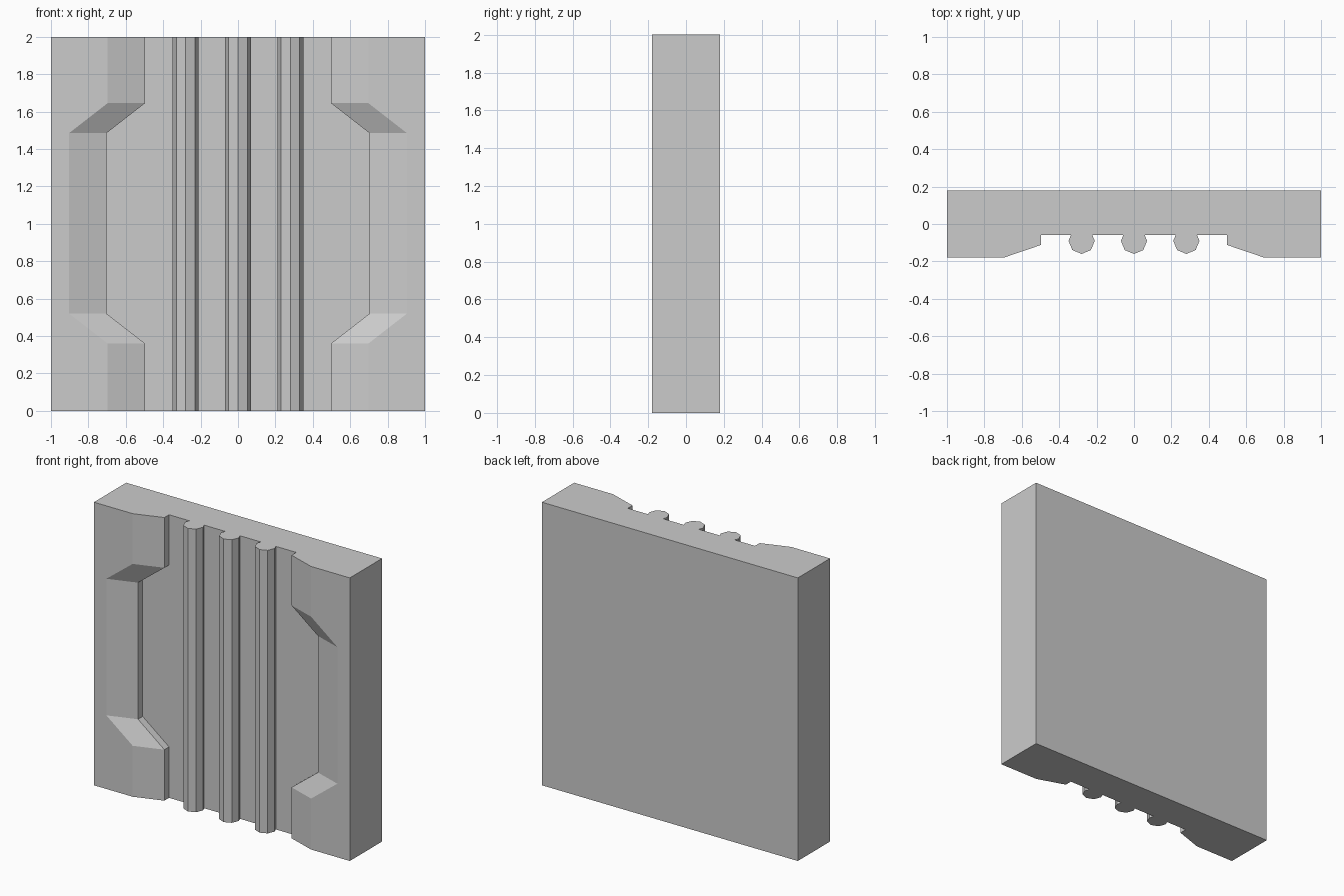
import bpy, bmesh
from math import cos, sin, pi

if "Cube" in bpy.data.objects:
    bpy.data.objects.remove(bpy.data.objects["Cube"])


def loft(name, rings):
    """Skin a stack of closed cross-sections and cap both ends."""
    bm = bmesh.new()
    rows = [[bm.verts.new(p) for p in ring] for ring in rings]
    n = len(rows[0])
    for low, high in zip(rows, rows[1:]):
        for i in range(n):
            j = (i + 1) % n
            bm.faces.new((low[i], low[j], high[j], high[i]))
    bm.faces.new(rows[0][::-1])
    bm.faces.new(rows[-1])
    bmesh.ops.recalc_face_normals(bm, faces=bm.faces[:])
    mesh = bpy.data.meshes.new(name)
    bm.to_mesh(mesh)
    bm.free()
    obj = bpy.data.objects.new(name, mesh)
    bpy.context.collection.objects.link(obj)
    return obj


def panel_ring(z, half_width):
    # Left half of the section: back corner, front corner, bevel, recess wall
    left = [(-1, 0.18), (-1, -0.18), (-half_width - 0.2, -0.18),
            (-half_width, -0.112), (-half_width, -0.06)]
    section = left + [(-x, y) for x, y in reversed(left)]
    return [(x, y, z) for x, y in section]


# Wall panel: the recess widens between the chamfered shoulders
levels = [(0, 0.497), (0.36, 0.497), (0.52, 0.703),
          (1.485, 0.703), (1.645, 0.497), (2, 0.497)]
loft("wall_panel", [panel_ring(z, w) for z, w in levels])

# Three octagonal pipes partly sunk into the recess floor
for k, x in enumerate((-0.28, 0, 0.28)):
    loft(f"pipe_{k + 1}",
         [[(x + 0.07 * cos(i * pi / 4), -0.09 + 0.07 * sin(i * pi / 4), z)
           for i in range(8)] for z in (0, 2)])
